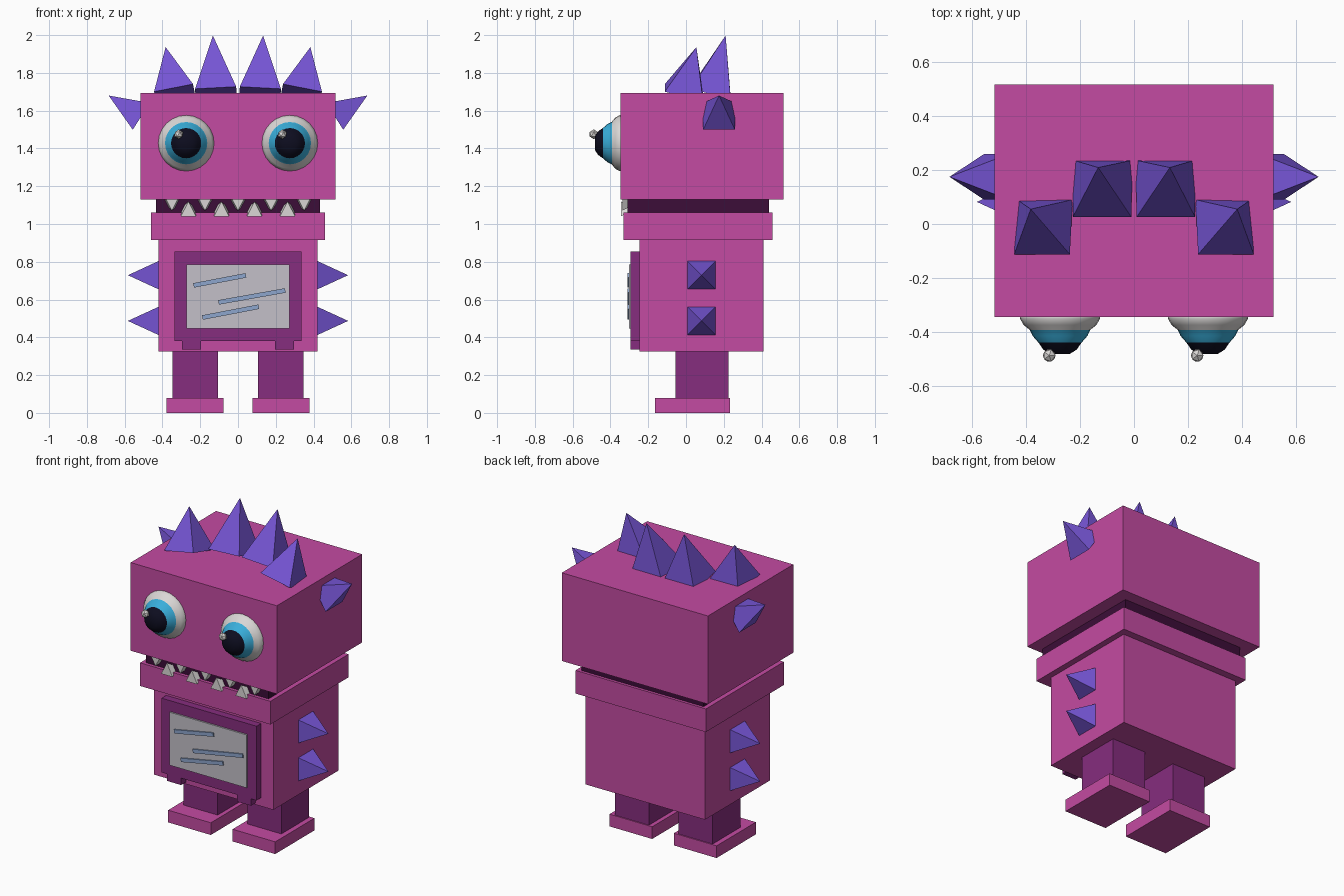
import bpy, bmesh, math
from mathutils import Matrix, Vector

cube = bpy.data.objects.get("Cube")
if cube:
    bpy.data.objects.remove(cube, do_unlink=True)


def material(name, r, g, b):
    m = bpy.data.materials.new(name)
    m.use_nodes = True
    m.diffuse_color = (r, g, b, 1)
    bsdf = m.node_tree.nodes["Principled BSDF"]
    bsdf.inputs["Base Color"].default_value = (r, g, b, 1)
    bsdf.inputs["Roughness"].default_value = 0.8
    return m


PINK = material("magenta", 0.55, 0.07, 0.36)
PLUM = material("plum", 0.24, 0.026, 0.21)
SPIKE = material("violet", 0.18, 0.09, 0.66)
PANEL = material("light grey", 0.55, 0.53, 0.58)
STRIPE = material("pale blue", 0.27, 0.38, 0.61)
WHITE = material("off white", 0.70, 0.68, 0.67)
CYAN = material("cyan", 0.04, 0.42, 0.70)
BLACK = material("near black", 0.004, 0.004, 0.014)
MOUTH = material("dark maroon", 0.045, 0.004, 0.04)


def finish(name, bm, *mats):
    bmesh.ops.recalc_face_normals(bm, faces=bm.faces)
    mesh = bpy.data.meshes.new(name)
    bm.to_mesh(mesh)
    bm.free()
    for m in mats:
        mesh.materials.append(m)
    ob = bpy.data.objects.new(name, mesh)
    bpy.context.collection.objects.link(ob)
    return ob


def box(name, mat, x, y, z, turn=0.0):
    """Box from (min, max) ranges, turned about the y axis through its middle."""
    bm = bmesh.new()
    spans = (x, y, z)
    mid = Vector([(a + b) / 2 for a, b in spans])
    size = Matrix.Diagonal([b - a for a, b in spans] + [1])
    bmesh.ops.create_cube(bm, size=1, matrix=Matrix.Translation(mid)
                          @ Matrix.Rotation(turn, 4, 'Y') @ size)
    return finish(name, bm, mat)


def pyramid(name, mat, base, width, height, rot):
    """Square pyramid standing on its base centre, pointing along rotated z."""
    bm = bmesh.new()
    h = width / 2
    ring = [bm.verts.new((x, y, 0)) for x, y in ((-h, -h), (h, -h), (h, h), (-h, h))]
    tip = bm.verts.new((0, 0, height))
    bm.faces.new(ring[::-1])
    for i in range(4):
        bm.faces.new((ring[i], ring[(i + 1) % 4], tip))
    bm.transform(Matrix.Translation(base) @ rot)
    return finish(name, bm, mat)


def tilt(back=0.0, side=0.0):
    return (Matrix.Rotation(math.radians(side), 4, 'Y')
            @ Matrix.Rotation(math.radians(-back), 4, 'X'))


# Stacked body blocks
box("head", PINK, (-0.517, 0.517), (-0.346, 0.517), (1.13, 1.694))
box("mouth", MOUTH, (-0.433, 0.433), (-0.31, 0.44), (1.05, 1.14))
box("jaw", PINK, (-0.461, 0.461), (-0.331, 0.458), (0.914, 1.062))
box("torso", PINK, (-0.422, 0.422), (-0.246, 0.411), (0.325, 0.914))

# Chest screen
box("screen_frame", PLUM, (-0.336, 0.336), (-0.293, -0.24), (0.38, 0.855))
box("screen_panel", PANEL, (-0.273, 0.273), (-0.303, -0.29), (0.447, 0.786))
for n, (x1, z1, x2, z2) in enumerate(((-0.235, 0.675, 0.042, 0.728),
                                      (-0.103, 0.585, 0.25, 0.648),
                                      (-0.188, 0.505, 0.11, 0.562))):
    cx, cz = (x1 + x2) / 2, (z1 + z2) / 2
    half = math.hypot(x2 - x1, z2 - z1) / 2
    box(f"screen_stripe_{n + 1}", STRIPE, (cx - half, cx + half), (-0.311, -0.302),
        (cz - 0.012, cz + 0.012), -math.atan2(z2 - z1, x2 - x1))


def eye(name, cx):
    """Lathed eye, coloured in rings."""
    profile = ((0.148, -0.335), (0.148, -0.352), (0.135, -0.375), (0.112, -0.393),
               (0.102, -0.415), (0.08, -0.44), (0.062, -0.466), (0.035, -0.483))
    bm = bmesh.new()
    n = 24
    rings = []
    for r, y in profile:
        angles = [math.tau * i / n for i in range(n)]
        rings.append([bm.verts.new((cx + r * math.cos(a), y, 1.428 + r * math.sin(a)))
                      for a in angles])
    for k, (a, b) in enumerate(zip(rings, rings[1:])):
        for i in range(n):
            j = (i + 1) % n
            face = bm.faces.new((a[i], a[j], b[j], b[i]))
            face.material_index = 0 if k < 3 else 1 if k < 5 else 2
    bm.faces.new(rings[-1]).material_index = 2
    bm.faces.new(rings[0])
    ob = finish(name, bm, WHITE, CYAN, BLACK)
    ob.data.shade_smooth()
    # Both glints sit on the same side
    glint = bmesh.new()
    bmesh.ops.create_icosphere(glint, subdivisions=1, radius=0.026,
                               matrix=Matrix.Translation((cx - 0.04, -0.488, 1.475)))
    finish(name + "_glint", glint, WHITE)


# Mirrored parts
for side, s in (("right", -1), ("left", 1)):
    def span(a, b):
        return tuple(sorted((s * a, s * b)))

    eye(f"{side}_eye", s * 0.2745)
    box(f"{side}_leg", PLUM, span(0.105, 0.346), (-0.056, 0.225), (0.07, 0.33))
    box(f"{side}_foot", PINK, span(0.077, 0.379), (-0.165, 0.232), (0, 0.078))
    box(f"{side}_screen_foot", PLUM, span(0.197, 0.297), (-0.293, -0.24), (0.336, 0.39))

    # Crest spikes lean back and outward
    pyramid(f"{side}_inner_crest_spike", SPIKE, (s * 0.117, 0.131, 1.694), 0.218, 0.314,
            tilt(14.5, s * 3))
    pyramid(f"{side}_outer_crest_spike", SPIKE, (s * 0.336, -0.011, 1.694), 0.21, 0.256,
            tilt(15, s * 11))

    # Ear and flank spikes
    pyramid(f"{side}_ear_spike", SPIKE, (s * 0.512, 0.175, 1.57), 0.168, 0.205,
            tilt(0, s * 57.5))
    for level, z in (("upper", 0.729), ("lower", 0.487)):
        pyramid(f"{side}_{level}_flank_spike", SPIKE, (s * 0.42, 0.082, z), 0.15, 0.163,
                tilt(0, s * 90))

# Interleaved teeth along the front of the mouth
for i in range(5):
    pyramid(f"upper_tooth_{i + 1}", WHITE, ((i - 2) * 0.175, -0.3, 1.132), 0.085, 0.07,
            Matrix.Rotation(math.radians(150), 4, 'X'))
for i in range(4):
    pyramid(f"lower_tooth_{i + 1}", WHITE, ((i - 1.5) * 0.175, -0.31, 1.06), 0.08, 0.068,
            tilt(-30))
